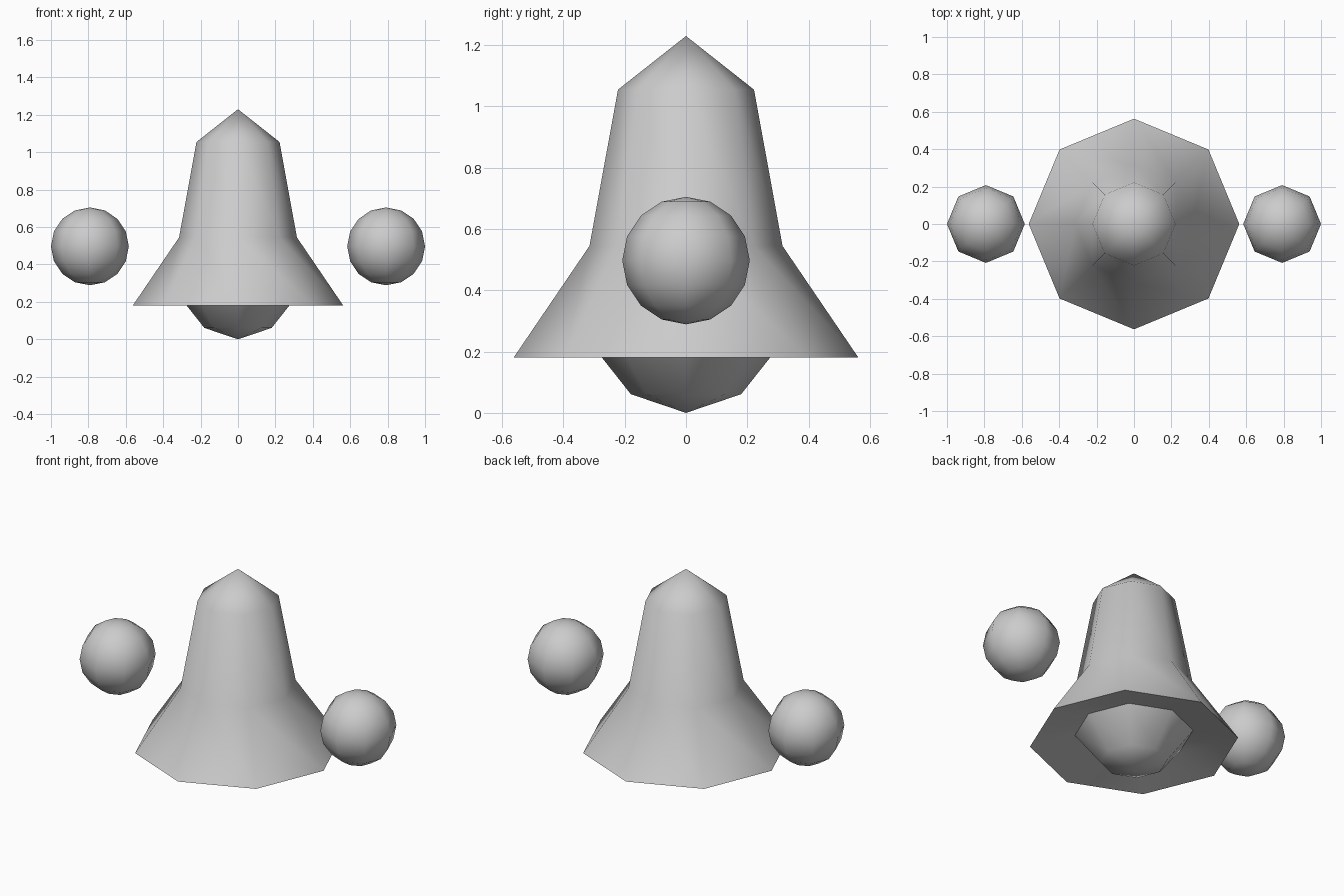
import bpy, bmesh, math

if "Cube" in bpy.data.objects:
    bpy.data.objects.remove(bpy.data.objects["Cube"])

SIDES = 8


def finish(name, bm, angle):
    bmesh.ops.recalc_face_normals(bm, faces=bm.faces)
    mesh = bpy.data.meshes.new(name)
    bm.to_mesh(mesh)
    bm.free()
    obj = bpy.data.objects.new(name, mesh)
    bpy.context.collection.objects.link(obj)
    bpy.ops.object.select_all(action='DESELECT')
    obj.select_set(True)
    bpy.context.view_layer.objects.active = obj
    bpy.ops.object.shade_smooth_by_angle(angle=math.radians(angle))
    return obj


def lathe(name, top, rings, bottom, angle):
    bm = bmesh.new()
    loops = []
    for r, z in rings:
        loops.append([bm.verts.new((r * math.cos(2 * math.pi * i / SIDES),
                                    r * math.sin(2 * math.pi * i / SIDES), z))
                      for i in range(SIDES)])
    tip, base = bm.verts.new((0, 0, top)), bm.verts.new((0, 0, bottom))
    for i in range(SIDES):
        j = (i + 1) % SIDES
        bm.faces.new((tip, loops[0][i], loops[0][j]))
        for a, b in zip(loops, loops[1:]):
            bm.faces.new((a[i], b[i], b[j], a[j]))
        bm.faces.new((base, loops[-1][j], loops[-1][i]))
    return finish(name, bm, angle)


# Bell-shaped body: shoulder, waist, flared rim, recessed underside, rounded base
lathe("bell_body", 1.23,
      [(0.222, 1.055), (0.315, 0.545), (0.563, 0.18), (0.32, 0.238), (0.18, 0.061)],
      0.0, 60)

# Floating ball on each side
for side, x in (("left", -0.792), ("right", 0.792)):
    bm = bmesh.new()
    bmesh.ops.create_uvsphere(bm, u_segments=SIDES, v_segments=8, radius=0.208)
    ball = finish(side + "_hand", bm, 60)
    ball.location = (x, 0, 0.497)
